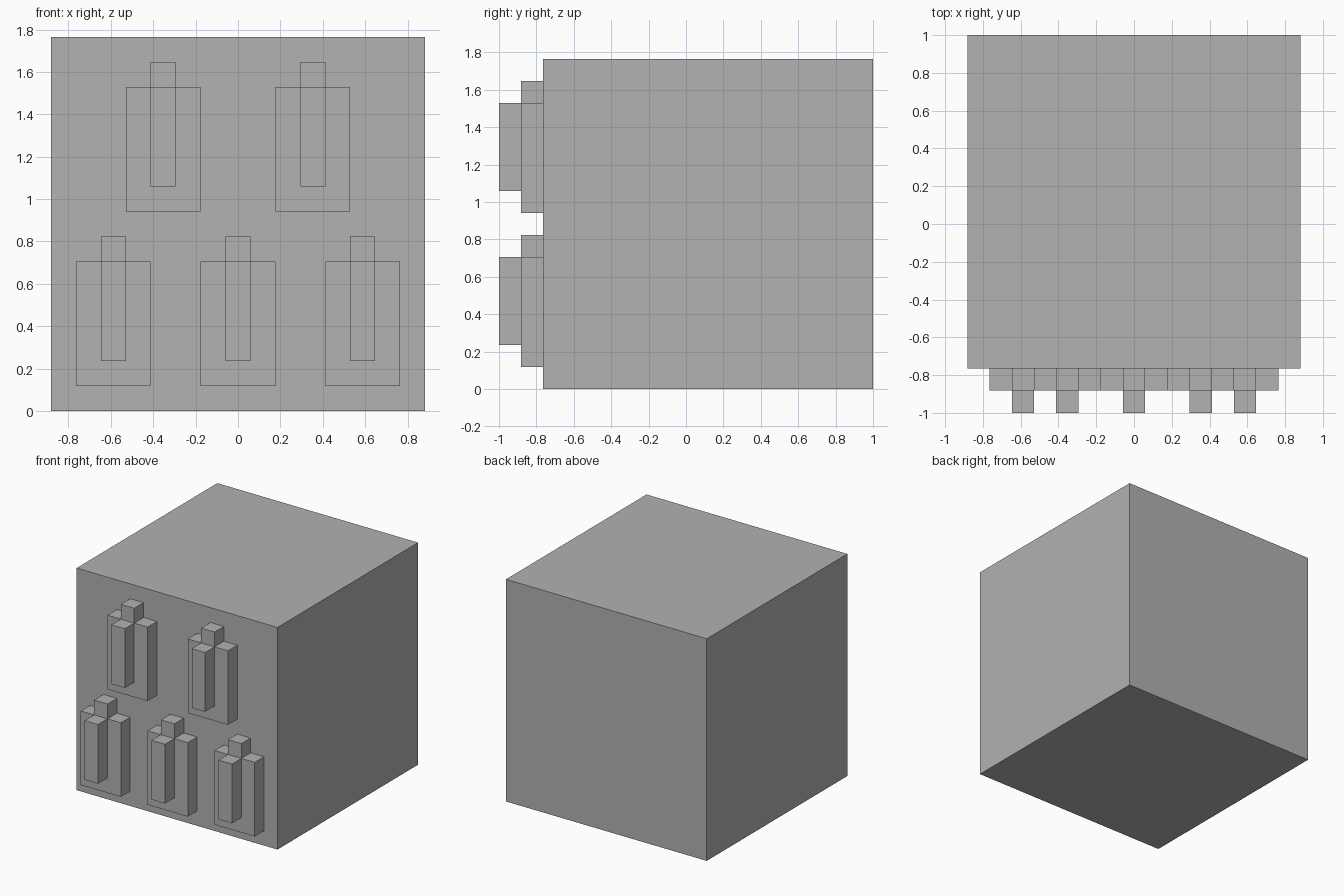
import bpy
import bmesh
from mathutils import Matrix, Vector

default = bpy.data.objects.get("Cube")
if default:
    bpy.data.objects.remove(default, do_unlink=True)

CELLS = 15                 # cells along each edge of the block
U = 2 / 17                 # size of one cell
HALF = CELLS / 2
FRONT = -6.5               # front plane of the block, in cells
BACK = 8.5

grey = bpy.data.materials.new("stone_grey")
grey.use_nodes = True
grey.diffuse_color = (0.445, 0.445, 0.445, 1)
grey.node_tree.nodes["Principled BSDF"].inputs["Base Color"].default_value = grey.diffuse_color


def finish(bm, name):
    """Scale from cells to units and make a flat shaded object."""
    bmesh.ops.recalc_face_normals(bm, faces=bm.faces[:])
    bmesh.ops.scale(bm, vec=(U, U, U), verts=bm.verts[:])
    mesh = bpy.data.meshes.new(name)
    bm.to_mesh(mesh)
    bm.free()
    mesh.materials.append(grey)
    obj = bpy.data.objects.new(name, mesh)
    bpy.context.scene.collection.objects.link(obj)
    return obj


def moved_verts(result):
    return [g for g in result["geom"] if isinstance(g, bmesh.types.BMVert)]


# Block: gridded front, one-cell-deep pits, sides drawn back and closed
PITS = {(6, 13), (12, 12), (2, 11), (7, 11), (12, 11), (13, 10), (1, 9), (6, 9),
        (8, 8), (13, 8), (3, 7), (5, 7), (10, 7), (5, 6), (11, 6), (9, 5),
        (4, 2), (10, 2)}
bm = bmesh.new()
for col in range(CELLS):
    for row in range(CELLS):
        corners = [(0, 0), (1, 0), (1, 1), (0, 1)]
        bm.faces.new([bm.verts.new((col + a - HALF, FRONT, row + b)) for a, b in corners])
bmesh.ops.remove_doubles(bm, verts=bm.verts[:], dist=0.01)
rim = [e for e in bm.edges if e.is_boundary]
pit_faces = []
for f in bm.faces:
    c = f.calc_center_median()
    if (int(c.x + HALF), int(c.z)) in PITS:
        pit_faces.append(f)

sides = bmesh.ops.extrude_edge_only(bm, edges=rim)
bmesh.ops.translate(bm, vec=(0, BACK - FRONT, 0), verts=moved_verts(sides))
bmesh.ops.holes_fill(bm, edges=[e for e in bm.edges if e.is_boundary], sides=0)

floors = bmesh.ops.extrude_face_region(bm, geom=pit_faces)
bmesh.ops.translate(bm, vec=(0, 1, 0), verts=moved_verts(floors))
finish(bm, "block")


# Raised figures: stepped plate with a narrow ridge on its front
def raised_figure(name, x, z):
    bm = bmesh.new()
    outline = [(-1.5, 0), (1.5, 0), (1.5, 5), (0.5, 5), (0.5, 6),
               (-0.5, 6), (-0.5, 5), (-1.5, 5)]
    plate = bm.faces.new([bm.verts.new((x + a, FRONT, z + b)) for a, b in outline])
    raised = bmesh.ops.extrude_face_region(bm, geom=[plate], use_keep_orig=True)
    bmesh.ops.translate(bm, vec=(0, -1, 0), verts=moved_verts(raised))
    ridge = Matrix.Translation(Vector((x, FRONT - 1.5, z + 3))) @ Matrix.Diagonal((1, 1, 4, 1))
    bmesh.ops.create_cube(bm, size=1, matrix=ridge)
    finish(bm, name)


for label, x in (("left", 5), ("middle", 0), ("right", -5)):
    raised_figure("lower_figure_" + label, x, 1)
for label, x in (("left", 3), ("right", -3)):
    raised_figure("upper_figure_" + label, x, 8)
